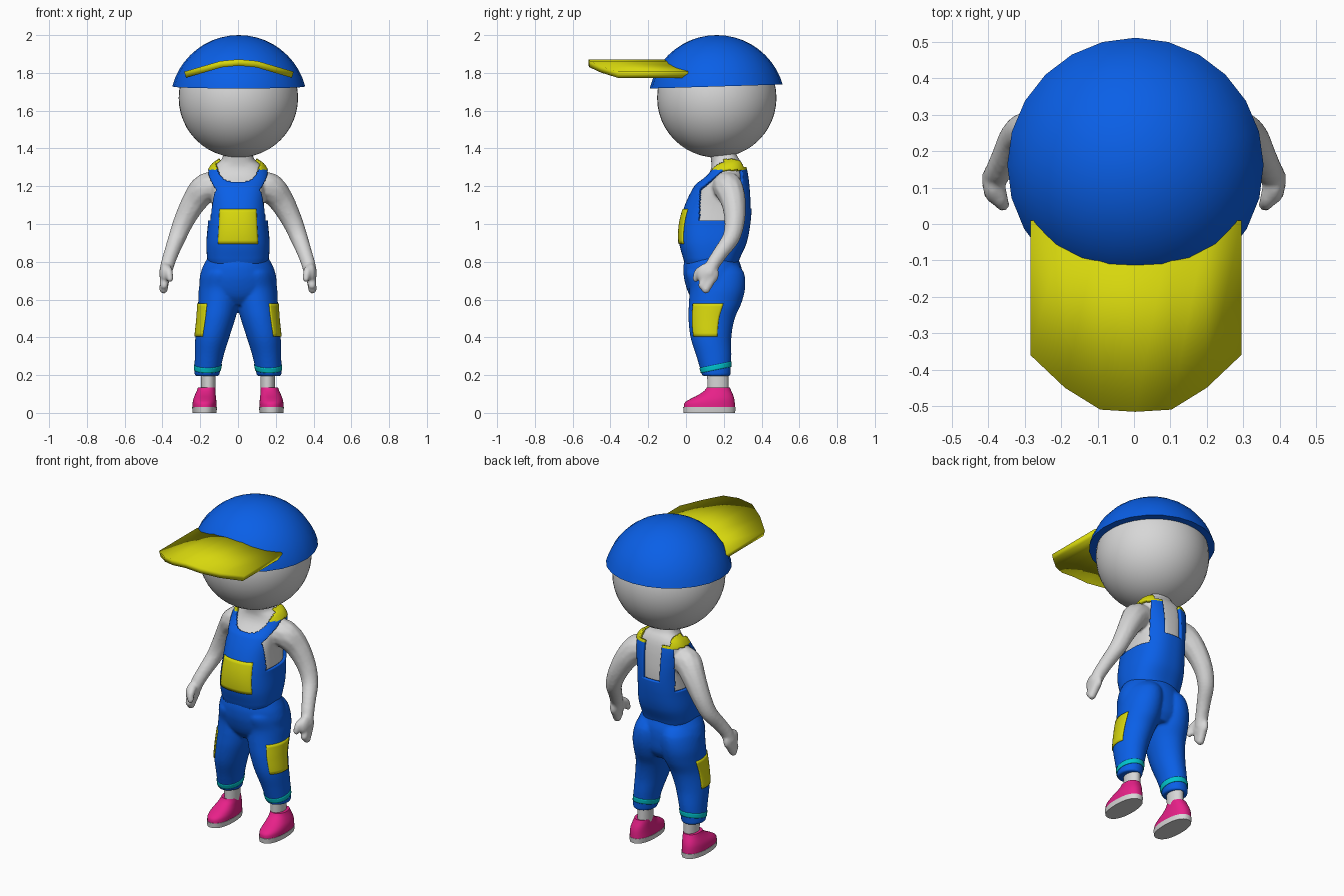
import bpy, bmesh, math
from mathutils import Vector, Matrix

if "Cube" in bpy.data.objects:
    bpy.data.objects.remove(bpy.data.objects["Cube"])


def material(name, rgb):
    m = bpy.data.materials.new(name)
    m.diffuse_color = (*rgb, 1)
    m.use_nodes = True
    m.node_tree.nodes["Principled BSDF"].inputs["Base Color"].default_value = m.diffuse_color
    return m


GREY = material("pale grey", (0.68, 0.68, 0.68))
BLUE = material("blue", (0.003, 0.115, 0.80))
YELLOW = material("yellow", (0.68, 0.68, 0.004))
PINK = material("pink", (0.80, 0.015, 0.25))
CYAN = material("cyan", (0.0, 0.55, 0.60))


def interp(keys, t):
    """Smooth (hermite) interpolation of key tuples whose first item is t."""
    i = 0
    while i < len(keys) - 2 and t > keys[i + 1][0]:
        i += 1

    def slope(k, c):
        a, b = keys[max(k - 1, 0)], keys[min(k + 1, len(keys) - 1)]
        return (b[c] - a[c]) / (b[0] - a[0])
    p, q = keys[i], keys[i + 1]
    h = q[0] - p[0]
    u = (t - p[0]) / h
    return [(2*u**3 - 3*u*u + 1) * p[c] + (u**3 - 2*u*u + u) * h * slope(i, c)
            + (3*u*u - 2*u**3) * q[c] + (u**3 - u*u) * h * slope(i + 1, c)
            for c in range(1, len(p))]


def loft(bm, keys, s=1, z0=None, z1=None, a0=0, a1=360, rows=30, seg=48,
         n=2.0, off=0.0, tilt=None, slide=False, cap=True):
    """Stack of (super)ellipse rings; keys are (z, centre x, half width, y front, y back)."""
    z0 = keys[0][0] if z0 is None else z0
    z1 = keys[-1][0] if z1 is None else z1
    full = a1 - a0 == 360
    cols = seg if full else seg + 1

    def point(z, a):
        cx, rx, yf, yb = interp(keys, z)
        c, d = math.cos(a), math.sin(a)
        return (s * cx + (rx + off) * math.copysign(abs(c) ** (2 / n), c),
                (yf + yb) / 2 + ((yb - yf) / 2 + off) * math.copysign(abs(d) ** (2 / n), d))
    rings = []
    for i in range(rows + 1):
        z = z0 + (z1 - z0) * i / rows
        ring = []
        for j in range(cols):
            a = math.radians(a0 + (a1 - a0) * j / seg)
            x, y = point(z, a)
            zz = z + (tilt(z, y) if tilt else 0)
            if slide:
                x, y = point(zz, a)
            ring.append(bm.verts.new((x, y, zz)))
        rings.append(ring)
    for r, q in zip(rings, rings[1:]):
        for j in range(seg):
            k = (j + 1) % cols
            bm.faces.new((r[j], r[k], q[k], q[j]))
    if cap and full:
        bm.faces.new(rings[0][::-1])
        bm.faces.new(rings[-1])


def balls(bm, pts, steps=24):
    """Tapering limb as a chain of spheres; pts are (x, y, z, radius)."""
    keys = [(i, *p) for i, p in enumerate(pts)]
    for i in range(steps + 1):
        x, y, z, r = interp(keys, (len(pts) - 1) * i / steps)
        bmesh.ops.create_icosphere(bm, subdivisions=2, radius=r,
                                   matrix=Matrix.Translation((x, y, z)))


def finish(name, bm, *mats, thick=0, remesh=0, angle=40, offset=-1):
    me = bpy.data.meshes.new(name)
    bm.to_mesh(me)
    bm.free()
    ob = bpy.data.objects.new(name, me)
    bpy.context.collection.objects.link(ob)
    for m in mats:
        me.materials.append(m)
    bpy.ops.object.select_all(action='DESELECT')
    bpy.context.view_layer.objects.active = ob
    ob.select_set(True)
    bpy.ops.object.shade_smooth_by_angle(angle=math.radians(angle))
    if thick:
        m = ob.modifiers.new("thickness", 'SOLIDIFY')
        m.thickness, m.offset = thick, offset
    if remesh:
        m = ob.modifiers.new("merge", 'REMESH')
        m.mode, m.voxel_size, m.use_smooth_shade = 'VOXEL', remesh, True
        m = ob.modifiers.new("soften", 'SMOOTH')
        m.factor, m.iterations = 0.5, 4
    return ob


TORSO = [(.79, 0, .150, .000, .270), (.82, 0, .158, -.010, .280), (.90, 0, .162, -.030, .315),
         (1.0, 0, .154, -.027, .335), (1.1, 0, .149, .000, .342), (1.2, 0, .155, .050, .336),
         (1.27, 0, .157, .105, .322), (1.31, 0, .135, .122, .305), (1.34, 0, .098, .122, .285),
         (1.42, 0, .085, .110, .260)]
LEG = [(.195, .165, .065, .086, .235), (.30, .153, .076, .055, .240), (.40, .136, .090, .024, .240),
       (.50, .115, .101, .013, .258), (.58, .102, .109, .015, .293), (.66, .095, .112, .018, .313),
       (.74, .085, .105, .000, .308), (.78, .075, .090, .020, .280)]
PELVIS = [(.57, 0, .100, .060, .260), (.62, 0, .190, .020, .290), (.70, 0, .204, -.008, .300),
          (.76, 0, .192, -.014, .296), (.80, 0, .173, -.010, .283), (.83, 0, .155, -.002, .272)]


def lean(z, y):
    return .2 * min(max((z - 1.2) / .1, 0), 1) * (y - .2)


# Bare body: torso, neck, arms and hands merged into one skin
bm = bmesh.new()
loft(bm, TORSO, n=2.5, off=-.012, tilt=lean)
for s in (-1, 1):
    balls(bm, [(s*.10, .21, 1.20, .078), (s*.17, .225, 1.19, .080), (s*.23, .25, 1.12, .068),
               (s*.285, .258, 1.02, .056), (s*.322, .24, .93, .048), (s*.352, .185, .85, .041),
               (s*.372, .145, .79, .038), (s*.384, .125, .74, .036)], 40)
    m = Matrix.Translation((s*.386, .115, .735)) @ Matrix.Diagonal((.03, .06, .06, 1))
    bmesh.ops.create_icosphere(bm, subdivisions=3, radius=1, matrix=m)
    balls(bm, [(s*.388, .135, .71, .026), (s*.394, .105, .655, .024)], 6)
    balls(bm, [(s*.388, .10, .71, .026), (s*.392, .085, .675, .022)], 6)
    balls(bm, [(s*.376, .10, .765, .024), (s*.366, .065, .745, .022), (s*.360, .052, .71, .018)], 8)
finish("body_skin", bm, GREY, remesh=.008)

# Head
bm = bmesh.new()
bmesh.ops.create_uvsphere(bm, u_segments=48, v_segments=24, radius=.316,
                          matrix=Matrix.Translation((.002, .163, 1.668)))
finish("head", bm, GREY)


def is_open(p):
    """Places where the overalls leave the body bare."""
    x, y, z = abs(p.x), p.y, p.z
    if y < .2 and x < .118 and z > 1.22 + .08 * (x / .115) ** 4:      # front scoop
        return True
    if y > .2 and x < .058 and z > 1.08:                              # gap between back straps
        return True
    if x < .10 and z > 1.30 or z > 1.345:                             # neck
        return True
    front_edge = .07 + max(0, z - 1.18) * 1.2
    if 1.02 < z < 1.285 and y > front_edge and (y < .285 or x > .125):  # armholes
        return True
    return False


# Overalls top with straps
bm = bmesh.new()
loft(bm, TORSO, n=2.5, rows=110, seg=144, tilt=lean, cap=False)
gone = [f for f in bm.faces if is_open(f.calc_center_median())]
bmesh.ops.delete(bm, geom=gone, context='FACES')
for f in bm.faces:
    c = f.calc_center_median()
    f.material_index = int(c.z > 1.285 and c.y > .145)
finish("overalls_bib", bm, BLUE, YELLOW, thick=.018, offset=-.4)

# Bib pocket
bm = bmesh.new()
loft(bm, TORSO, z0=.895, z1=1.08, a0=-123, a1=-57, rows=10, seg=16, n=2.5, off=.011)
finish("bib_pocket", bm, YELLOW, thick=.009)

# Trousers
bm = bmesh.new()
loft(bm, PELVIS)
for s in (-1, 1):
    loft(bm, LEG, s)
finish("trousers", bm, BLUE, remesh=.008)

for s, side in ((-1, "left"), (1, "right")):
    # Thigh pocket on the outer side
    bm = bmesh.new()
    a = -55 if s > 0 else 162
    loft(bm, LEG, s, z0=.405, z1=.58, a0=a, a1=a + 73, rows=10, seg=16, off=.005)
    finish(side + "_thigh_pocket", bm, YELLOW, thick=.009)

    # Hem stripe
    bm = bmesh.new()
    loft(bm, LEG, s, z0=.226, z1=.254, rows=4, off=.003, slide=True, cap=False,
         tilt=lambda z, y: .2 * (y - .15))
    finish(side + "_hem_stripe", bm, CYAN, thick=.006)

    # Ankle
    bm = bmesh.new()
    loft(bm, [(.10, .157, .038, .115, .225), (.26, .157, .040, .110, .225)], s, rows=2)
    finish(side + "_ankle", bm, GREY)

    # Shoe and sole
    bm = bmesh.new()
    loft(bm, [(.028, .177, .064, -.012, .260), (.055, .177, .063, -.006, .258),
              (.075, .176, .060, .025, .255), (.095, .173, .055, .065, .249),
              (.12, .168, .049, .100, .238), (.135, .166, .046, .110, .232)], s, rows=14, n=2.3)
    finish(side + "_shoe", bm, PINK)
    bm = bmesh.new()
    loft(bm, [(0, .177, .063, -.012, .260), (.03, .177, .066, -.015, .262)], s, rows=1, n=2.3)
    finish(side + "_sole", bm, GREY)

# Cap dome, cut along a slightly tilted rim
bm = bmesh.new()
bmesh.ops.create_uvsphere(bm, u_segments=24, v_segments=24, radius=.364,
                          matrix=Matrix.Translation((.004, .163, 1.636)))
bmesh.ops.bisect_plane(bm, geom=bm.verts[:] + bm.edges[:] + bm.faces[:], clear_inner=True,
                       plane_co=(0, .163, 1.728), plane_no=Vector((0, -.03, 1)).normalized())
bmesh.ops.holes_fill(bm, edges=[e for e in bm.edges if e.is_boundary], sides=0)
finish("cap_dome", bm, BLUE)

# Arched cap brim: (x, y of front edge, z)
bm = bmesh.new()
cols = []
for x, y, z in [(-.28, -.36, 1.79), (-.185, -.45, 1.818), (-.09, -.51, 1.846), (.004, -.516, 1.855),
                (.10, -.51, 1.846), (.195, -.45, 1.818), (.29, -.36, 1.79)]:
    cols.append((bm.verts.new((x, y, z)), bm.verts.new((x, .01, z))))
for a, b in zip(cols, cols[1:]):
    bm.faces.new((a[0], b[0], b[1], a[1]))
finish("cap_brim", bm, YELLOW, thick=.034, offset=0)
